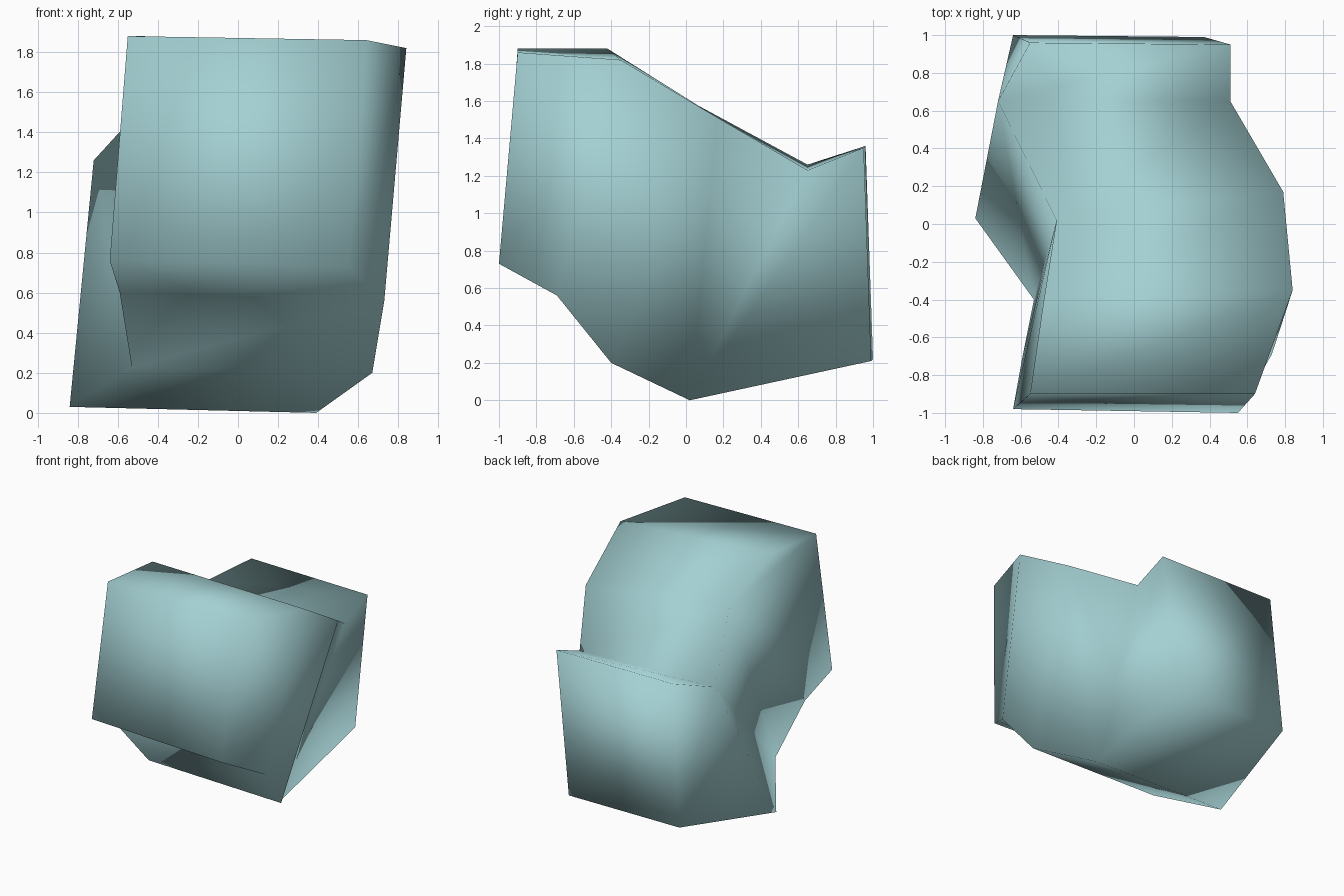
import bpy
import bmesh
from mathutils import Vector

default_cube = bpy.data.objects.get("Cube")
if default_cube:
    bpy.data.objects.remove(default_cube, do_unlink=True)

# Single pale teal material
teal = bpy.data.materials.new("pale_teal")
teal.use_nodes = True
teal_color = (0.37, 0.63, 0.65, 1.0)
teal.diffuse_color = teal_color
teal.node_tree.nodes["Principled BSDF"].inputs["Base Color"].default_value = teal_color

# Side outlines, running from the top front edge backwards and round underneath
outline_minus_x = [
    (-.55, -.9, 1.88), (-.48, -.42, 1.88), (-.41, .02, 1.6), (-.72, .65, 1.26),
    (-.55, .96, 1.36), (-.64, 1, .22), (-.84, .03, .03), (-.53, -.4, .23),
    (-.59, -.7, .6), (-.64, -.98, .76),
]
outline_plus_x = [
    (.64, -.9, 1.86), (.84, -.35, 1.82), (.79, .17, 1.51), (.51, .65, 1.23),
    (.51, .95, 1.35), (.37, .99, .21), (.39, .02, 0), (.67, -.4, .2),
    (.73, -.69, .56), (.55, -1, .73),
]

# Fold patterns of the side walls: each letter is a corner of the outline
folds_minus_x = "def dfg dgh cdh chi cij cja abc"
folds_plus_x = "efg deg cdg cgh chi bci bij abj"


def add_side_wall(bm, corners, folds):
    for triangle in folds.split():
        bm.faces.new([corners[ord(letter) - ord("a")] for letter in triangle])


def add_wrapping_skin(bm, first, second):
    count = len(first)
    for i in range(count):
        following = (i + 1) % count
        bm.faces.new((first[i], first[following], second[following], second[i]))


# Folded block: a skin wrapped between the two side outlines
bm = bmesh.new()
minus_corners = [bm.verts.new(Vector(point)) for point in outline_minus_x]
plus_corners = [bm.verts.new(Vector(point)) for point in outline_plus_x]
add_wrapping_skin(bm, minus_corners, plus_corners)
add_side_wall(bm, minus_corners, folds_minus_x)
add_side_wall(bm, plus_corners, folds_plus_x)
bmesh.ops.recalc_face_normals(bm, faces=bm.faces[:])
for face in bm.faces:
    face.smooth = True

mesh = bpy.data.meshes.new("folded_block")
bm.to_mesh(mesh)
bm.free()
mesh.materials.append(teal)
block = bpy.data.objects.new("folded_block", mesh)
bpy.context.collection.objects.link(block)
